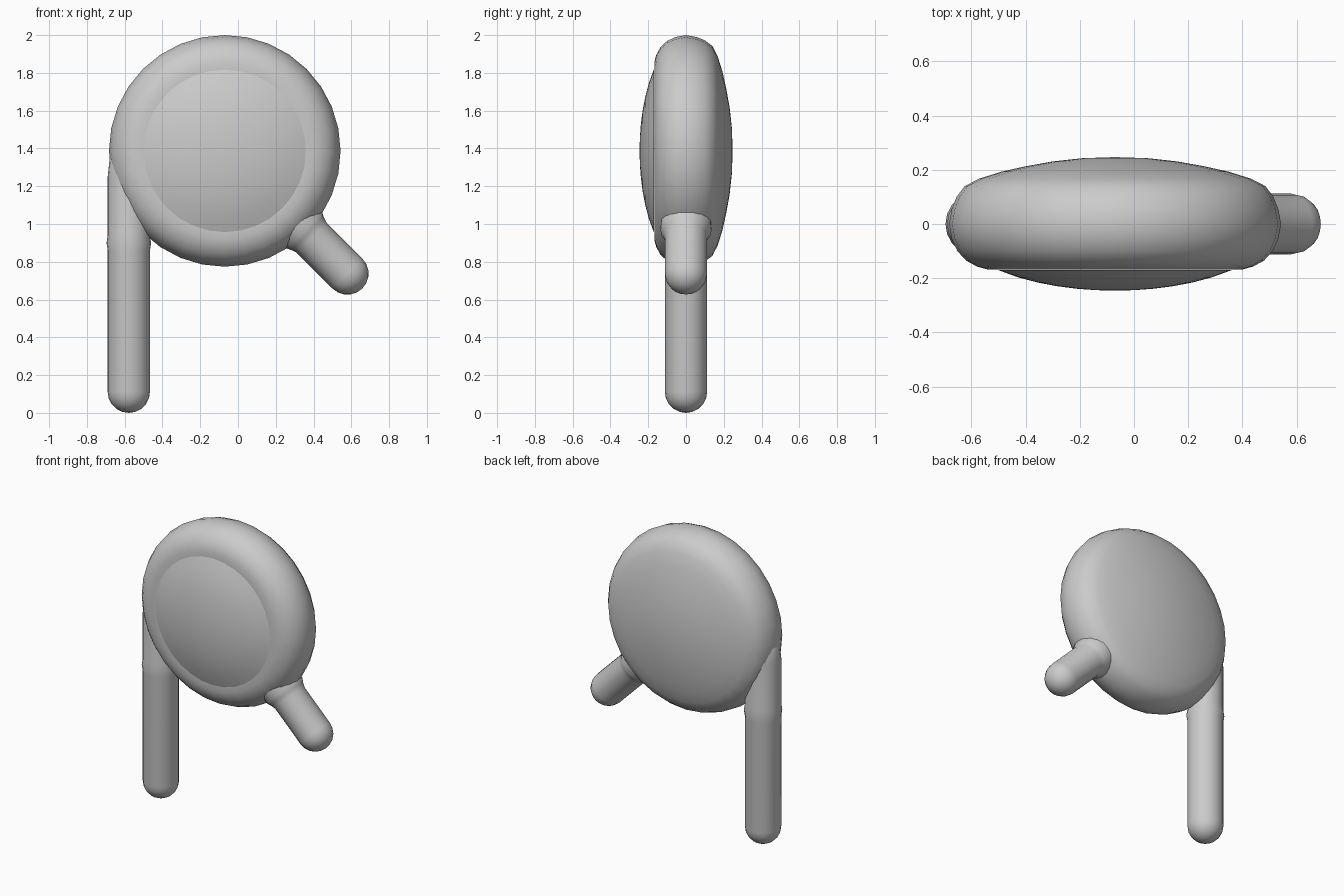
import bpy, bmesh, math
from mathutils import Vector

if "Cube" in bpy.data.objects:
    bpy.data.objects.remove(bpy.data.objects["Cube"])

grey = bpy.data.materials.new("plain grey")
grey.diffuse_color = (0.6, 0.6, 0.6, 1)
grey.use_nodes = True
grey.node_tree.nodes["Principled BSDF"].inputs["Base Color"].default_value = grey.diffuse_color


def lathe(name, profile, origin, axis, segments):
    """Revolve (radius, distance) points around an axis through origin."""
    bm = bmesh.new()
    rot = Vector((0, 0, 1)).rotation_difference(Vector(axis)).to_matrix()
    rings = []
    for r, d in profile:
        count = 1 if r == 0 else segments
        rings.append([bm.verts.new(Vector(origin) + rot @ Vector((
            r * math.cos(math.tau * i / segments),
            r * math.sin(math.tau * i / segments), d))) for i in range(count)])
    for a, b in zip(rings, rings[1:]):
        for i in range(segments):
            j = (i + 1) % segments
            quad = [a[i % len(a)], a[j % len(a)], b[j % len(b)], b[i % len(b)]]
            bm.faces.new(list(dict.fromkeys(quad)))
    bmesh.ops.recalc_face_normals(bm, faces=bm.faces)
    mesh = bpy.data.meshes.new(name)
    bm.to_mesh(mesh)
    bm.free()
    mesh.materials.append(grey)
    obj = bpy.data.objects.new(name, mesh)
    bpy.context.collection.objects.link(obj)
    bpy.ops.object.select_all(action='DESELECT')
    obj.select_set(True)
    bpy.context.view_layer.objects.active = obj
    bpy.ops.object.shade_smooth_by_angle(angle=math.radians(40))
    return obj


def cap(radius, length, start, end):
    """Quarter-round end from angle start to angle end (degrees)."""
    return [(0 if abs(a) == 90 else radius * math.cos(math.radians(a)),
             length + radius * math.sin(math.radians(a)))
            for a in range(start, end + 1, 18)]


centre = (-0.07, 0, 1.387)

# Round body: soft rim running into a gently domed back
body = [(0.425, -0.168), (0.47, -0.168), (0.51, -0.157), (0.55, -0.135),
        (0.582, -0.10), (0.603, -0.055), (0.613, 0), (0.603, 0.055),
        (0.585, 0.10), (0.555, 0.14), (0.50, 0.168), (0.42, 0.193),
        (0.33, 0.213), (0.23, 0.231), (0.12, 0.243), (0, 0.247)]
lathe("round_body", body, centre, (0, 1, 0), 32)

# Front dome: shallow ellipsoid cap set inside the rim
dome = [(0.43 * i / 6, -0.246 * math.sqrt(1 - (0.43 * i / 6 / 0.597) ** 2))
        for i in range(7)]
lathe("front_dome", dome, centre, (0, 1, 0), 32)

# Long upright leg, tapering into the rim at its top
leg = cap(0.112, 0.112, -90, 0)
leg += [(0.112, 0.86), (0.118, 0.90), (0.112, 0.94), (0.112, 1.25),
        (0.10, 1.36), (0.06, 1.42), (0, 1.44)]
lathe("long_leg", leg, (-0.578, 0, 0), (0, 0, 1), 20)

# Short diagonal leg with a small flare where it meets the rim
short = [(0, 0.45), (0.135, 0.52), (0.135, 0.595), (0.122, 0.62), (0.112, 0.65)]
short += cap(0.112, 0.918, 0, 90)
lathe("short_leg", short, centre, (1, 0, -1), 20)
